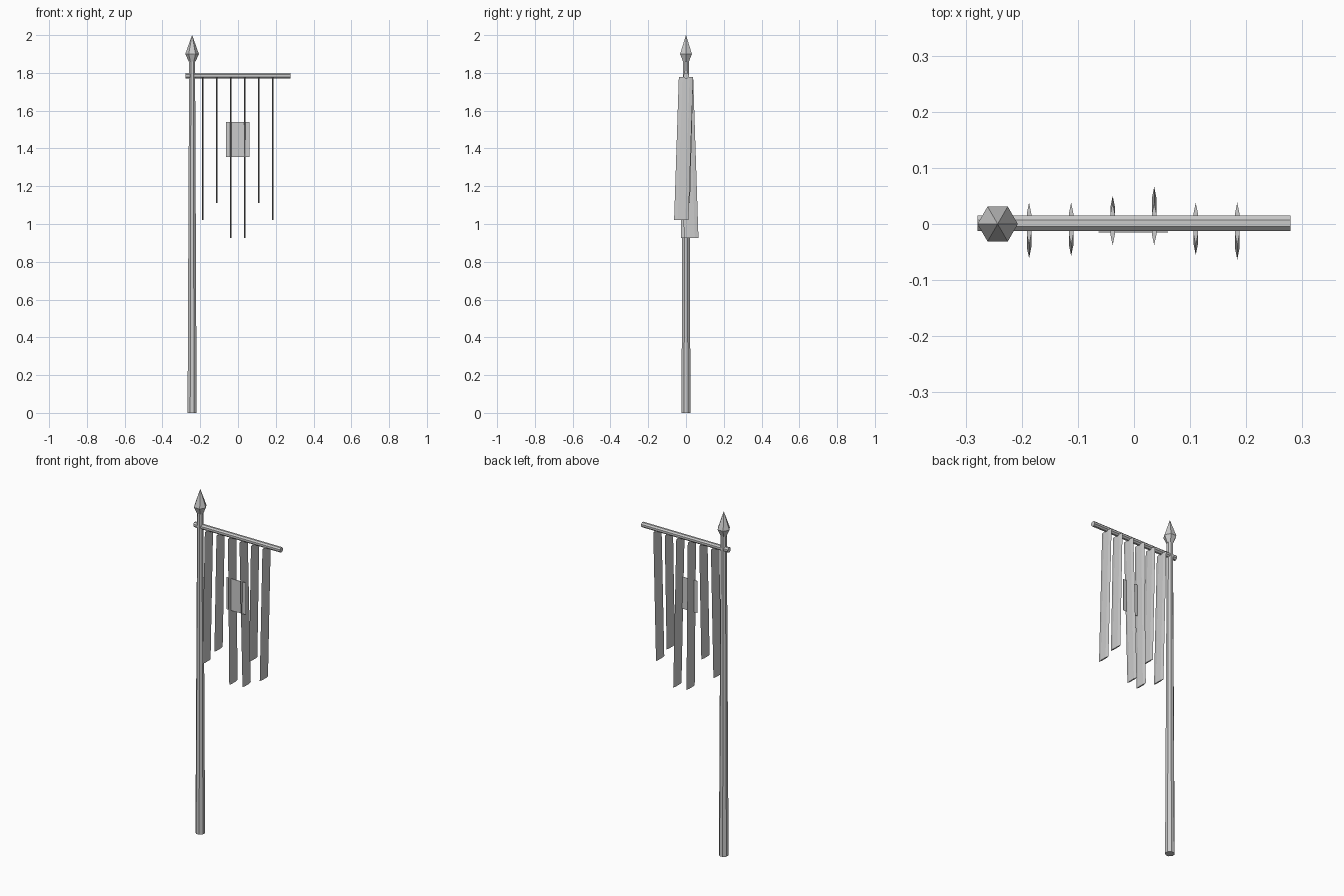
import bpy, bmesh, math
from mathutils import Vector

if "Cube" in bpy.data.objects:
    bpy.data.objects.remove(bpy.data.objects["Cube"])

grey = bpy.data.materials.new("plain_grey")
grey.diffuse_color = (0.6, 0.6, 0.6, 1)
grey.use_nodes = True
grey.node_tree.nodes["Principled BSDF"].inputs["Base Color"].default_value = grey.diffuse_color


def finish(name, bm):
    bmesh.ops.recalc_face_normals(bm, faces=bm.faces)
    me = bpy.data.meshes.new(name)
    bm.to_mesh(me)
    bm.free()
    me.materials.append(grey)
    ob = bpy.data.objects.new(name, me)
    bpy.context.collection.objects.link(ob)
    return ob


def loft(name, rings, sides, turn=0.0):
    """Skin a stack of elliptical rings: (centre, x radius, y radius)."""
    bm = bmesh.new()
    loops = []
    for c, rx, ry in rings:
        loops.append([bm.verts.new(Vector(c) + Vector((
            rx * math.cos(turn + math.tau * i / sides),
            ry * math.sin(turn + math.tau * i / sides), 0)))
            for i in range(sides)])
    for a, b in zip(loops, loops[1:]):
        for i in range(sides):
            j = (i + 1) % sides
            bm.faces.new((a[i], a[j], b[j], b[i]))
    bm.faces.new(loops[0])
    bm.faces.new(loops[-1])
    bmesh.ops.remove_doubles(bm, verts=bm.verts, dist=1e-5)
    return finish(name, bm)


PX = -0.243

# Tapered pole
loft("pole", [((PX, 0, 0), 0.026, 0.026), ((PX, 0, 1.87), 0.017, 0.017)], 8, math.pi / 8)

# Six-sided spear finial
loft("finial", [((PX, 0, 1.86), 0.018, 0.018), ((PX, 0, 1.9), 0.036, 0.036),
                ((PX, 0, 2.0), 0.0004, 0.0004)], 6)

# Crossbar, built upright and laid along x
bar = loft("crossbar", [((0, 0, -0.279), 0.015, 0.015), ((0, 0, 0.279), 0.015, 0.015)], 8, math.pi / 8)
bar.rotation_euler = (0, math.pi / 2, 0)
bar.location = (0, 0.001, 1.785)

# Hanging strips: x, bottom z, swing of the lower end in y
strips = [(-0.187, 1.02, -0.023), (-0.112, 1.11, -0.019), (-0.038, 0.925, 0.012),
          (0.036, 0.925, 0.028), (0.11, 1.11, -0.017), (0.184, 1.02, -0.025)]
for n, (x, z, swing) in enumerate(strips, 1):
    loft(f"hanging_strip_{n}", [((x, 0, 1.777), 0.0045, 0.038),
                                ((x, swing, z), 0.0045, 0.038)], 6, math.pi / 2)

# Thin front plate
bm = bmesh.new()
bmesh.ops.create_cube(bm, size=1)
bmesh.ops.scale(bm, vec=(0.124, 0.002, 0.186), verts=bm.verts)
bmesh.ops.translate(bm, vec=(-0.001, -0.0145, 1.448), verts=bm.verts)
finish("front_plate", bm)
